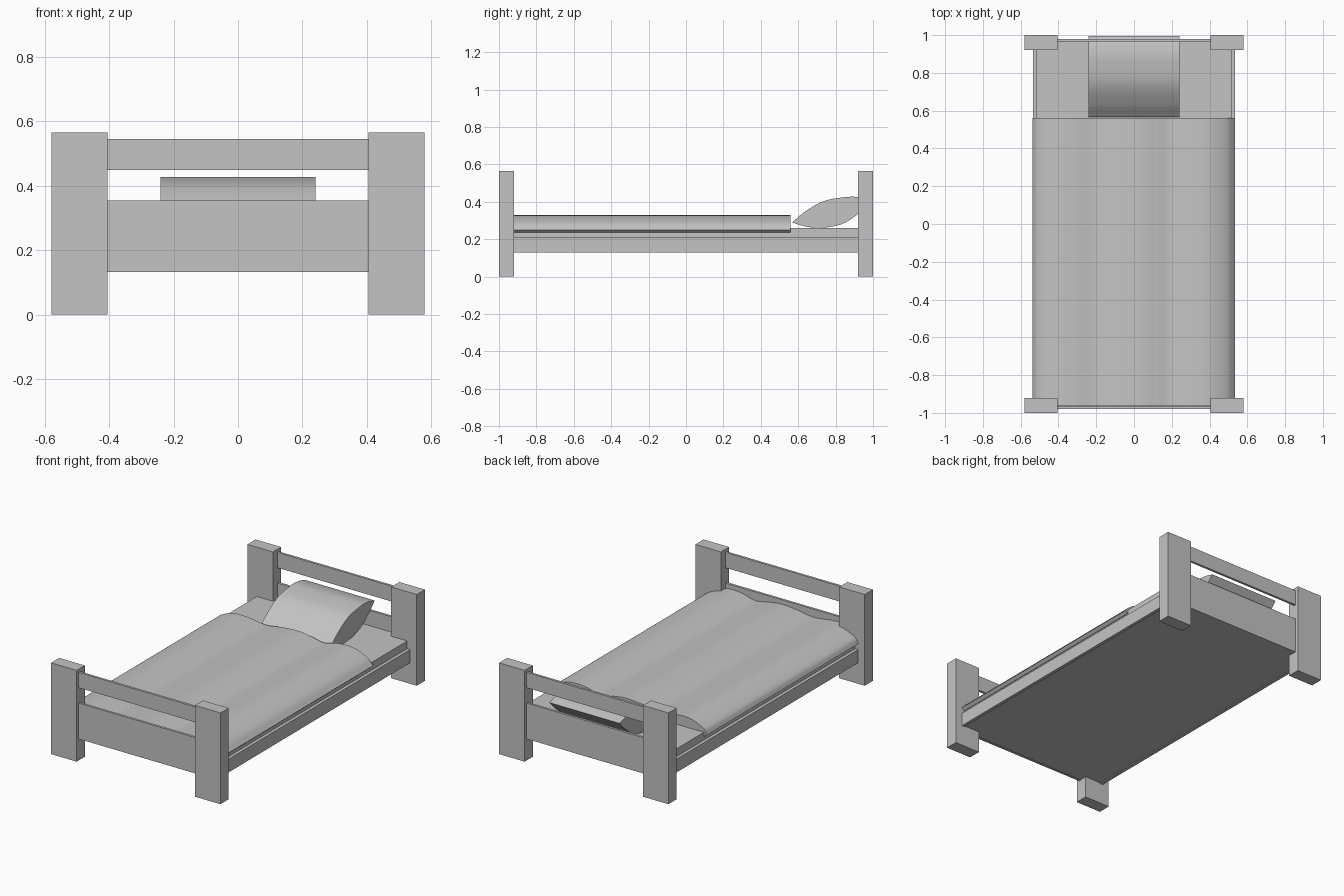
import bpy, bmesh, math
from mathutils import Vector

cube = bpy.data.objects.get("Cube")
if cube:
    bpy.data.objects.remove(cube, do_unlink=True)

grey = bpy.data.materials.new("plain grey")
grey.use_nodes = True
colour = (0.55, 0.55, 0.55, 1)
grey.diffuse_color = colour
grey.node_tree.nodes["Principled BSDF"].inputs["Base Color"].default_value = colour


def finish(name, bm):
    bmesh.ops.recalc_face_normals(bm, faces=bm.faces)
    mesh = bpy.data.meshes.new(name)
    bm.to_mesh(mesh)
    bm.free()
    mesh.materials.append(grey)
    obj = bpy.data.objects.new(name, mesh)
    bpy.context.collection.objects.link(obj)
    return obj


def box(name, x, y, z):
    """Box from its (low, high) extent on each axis."""
    bm = bmesh.new()
    bmesh.ops.create_cube(bm, size=1)
    for v in bm.verts:
        v.co = [lo + (c + 0.5) * (hi - lo) for c, (lo, hi) in zip(v.co, (x, y, z))]
    return finish(name, bm)


def spline(points, steps=8):
    """Smooth open curve through 2D points."""
    p = [Vector(q) for q in points]
    p = [2 * p[0] - p[1]] + p + [2 * p[-1] - p[-2]]
    out = []
    for a, b, c, d in zip(p, p[1:], p[2:], p[3:]):
        for i in range(steps):
            t = i / steps
            out.append(0.5 * (2 * b + (c - a) * t + (2 * a - 5 * b + 4 * c - d) * t ** 2
                              + (3 * b - a - 3 * c + d) * t ** 3))
    return out + [p[-2]]


def extrude(name, outline, axis, start, end):
    """Closed smooth-sided prism of an outline along the x or y axis."""
    bm = bmesh.new()
    place = (lambda p: (start, p[0], p[1])) if axis == "x" else (lambda p: (p[0], start, p[1]))
    face = bm.faces.new([bm.verts.new(place(p)) for p in outline])
    moved = bmesh.ops.extrude_face_region(bm, geom=[face], use_keep_orig=True)["geom"]
    offset = Vector((end - start, 0, 0)) if axis == "x" else Vector((0, end - start, 0))
    bmesh.ops.translate(bm, vec=offset,
                        verts=[g for g in moved if isinstance(g, bmesh.types.BMVert)])
    obj = finish(name, bm)
    bpy.ops.object.select_all(action="DESELECT")
    obj.select_set(True)
    bpy.context.view_layer.objects.active = obj
    bpy.ops.object.shade_smooth_by_angle(angle=math.radians(35))
    return obj


def span(sign, a, b):
    return tuple(sorted((sign * a, sign * b)))


# Posts, boards and rails at both ends
for end, s in (("foot", -1), ("head", 1)):
    for side, m in (("right", -1), ("left", 1)):
        box(f"{end}_{side}_post", span(m, 0.405, 0.58), span(s, 0.92, 1), (0, 0.565))
    box(f"{end}_board", (-0.405, 0.405), span(s, 0.965, 0.98), (0.133, 0.355))
    box(f"{end}_top_rail", (-0.405, 0.405), span(s, 0.965, 0.98), (0.45, 0.545))

# Side rails and mattress
for side, m in (("right", -1), ("left", 1)):
    box(f"{side}_side_rail", span(m, 0.515, 0.535), (-0.95, 0.95), (0.13, 0.212))
box("mattress", (-0.515, 0.515), (-0.965, 0.965), (0.135, 0.26))

# Rumpled blanket, a wavy cross-section along the bed
wave = spline([(-0.537, 0.25), (-0.51, 0.285), (-0.42, 0.32), (-0.32, 0.32), (-0.2, 0.306),
               (-0.08, 0.322), (0.03, 0.328), (0.12, 0.315), (0.2, 0.302), (0.3, 0.325),
               (0.4, 0.325), (0.49, 0.292), (0.535, 0.25)])
extrude("blanket", wave + [Vector((0.518, 0.235)), Vector((-0.518, 0.235))], "y", -0.963, 0.56)

# Pillow leaning on the headboard, a lens-shaped cross-section
top = spline([(0.567, 0.29), (0.64, 0.35), (0.74, 0.405), (0.86, 0.426), (0.93, 0.424), (0.995, 0.408)])
under = spline([(0.995, 0.408), (0.92, 0.335), (0.83, 0.28), (0.72, 0.261), (0.64, 0.268), (0.567, 0.29)])
extrude("pillow", top + under[1:-1], "x", -0.24, 0.24)
